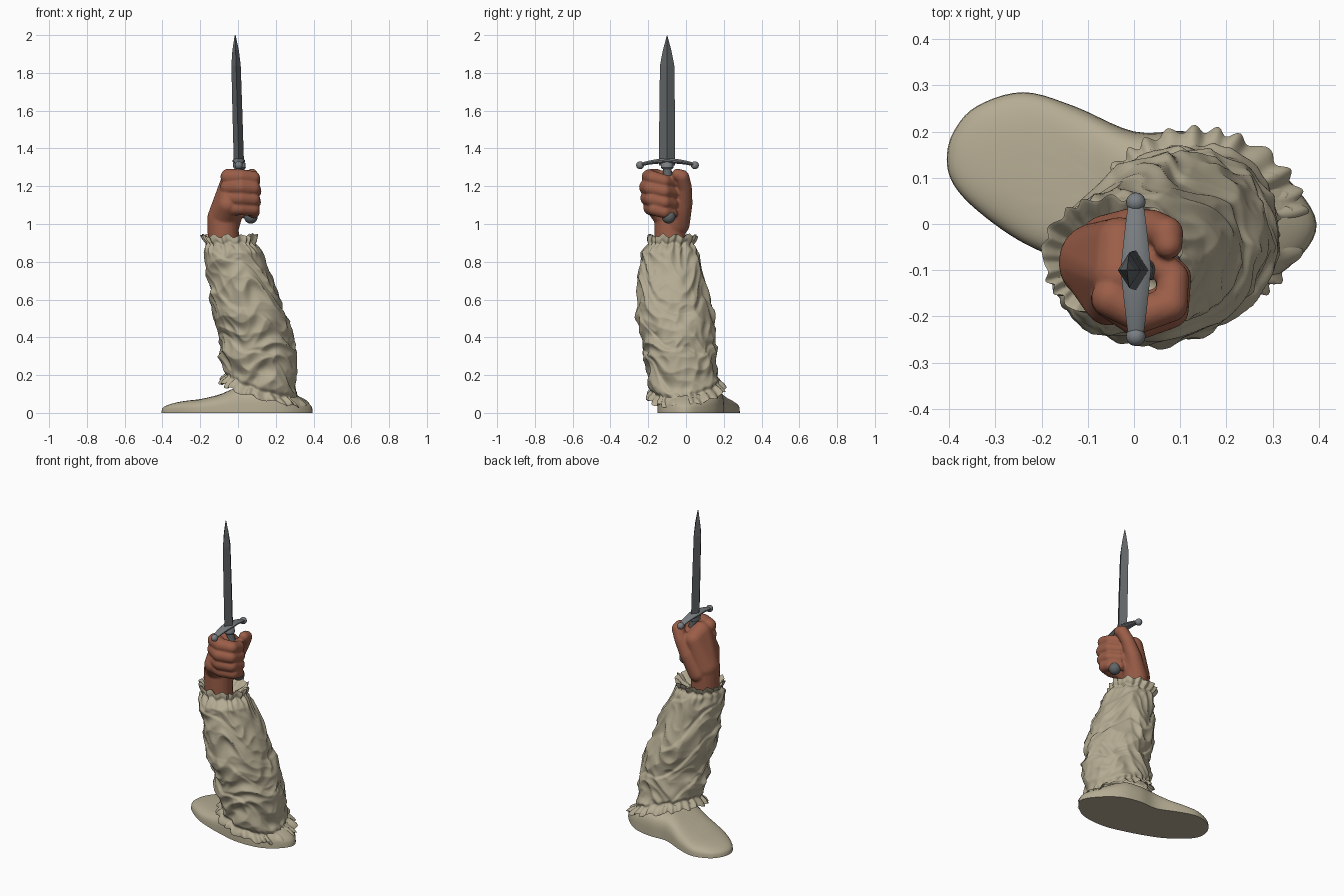
import bpy, bmesh, math
from math import sin, cos, pi, tau
from mathutils import Vector, noise

if "Cube" in bpy.data.objects:
    bpy.data.objects.remove(bpy.data.objects["Cube"])


def material(name, rgb):
    m = bpy.data.materials.new(name)
    m.diffuse_color = (*rgb, 1)
    m.use_nodes = True
    m.node_tree.nodes["Principled BSDF"].inputs["Base Color"].default_value = m.diffuse_color
    return m


CLOTH = material("linen", (0.46, 0.41, 0.29))
SKIN = material("skin", (0.33, 0.112, 0.065))
STEEL = material("steel", (0.2, 0.215, 0.225))
DARK = material("dark_steel", (0.12, 0.13, 0.135))


def make(name, verts, faces, mat, angle=None):
    me = bpy.data.meshes.new(name)
    me.from_pydata([tuple(v) for v in verts], [], faces)
    bm = bmesh.new()
    bm.from_mesh(me)
    bmesh.ops.recalc_face_normals(bm, faces=bm.faces)
    bm.to_mesh(me)
    bm.free()
    me.materials.append(mat)
    ob = bpy.data.objects.new(name, me)
    bpy.context.collection.objects.link(ob)
    if angle:
        bpy.ops.object.select_all(action='DESELECT')
        ob.select_set(True)
        bpy.context.view_layer.objects.active = ob
        bpy.ops.object.shade_smooth_by_angle(angle=math.radians(angle))
    return ob


def loft(name, rings, mat, angle=None, caps=True):
    n = len(rings[0])
    verts = [v for r in rings for v in r]
    faces = [(i * n + j, i * n + (j + 1) % n, (i + 1) * n + (j + 1) % n, (i + 1) * n + j)
             for i in range(len(rings) - 1) for j in range(n)]
    if caps:
        faces += [tuple(range(n)), tuple(range(len(verts) - n, len(verts)))]
    return make(name, verts, faces, mat, angle)


def ball(name, centre, r, mat):
    rings = [[(centre[0] + r * sin(p) * cos(a), centre[1] + r * sin(p) * sin(a), centre[2] - r * cos(p))
              for a in [tau * k / 20 for k in range(20)]]
             for p in [0.02 + (pi - 0.04) * k / 12 for k in range(13)]]
    return loft(name, rings, mat, 50)


def lerp_table(table, z):
    if z <= table[0][0]:
        return table[0][1:]
    for a, b in zip(table, table[1:]):
        if z <= b[0]:
            t = (z - a[0]) / (b[0] - a[0])
            return tuple(p + (q - p) * t for p, q in zip(a[1:], b[1:]))
    return table[-1][1:]


def smoothstep(a, b, x):
    t = max(0, min(1, (x - a) / (b - a)))
    return t * t * (3 - 2 * t)


# base: smooth sole-shaped mound
outline = [(-.405, .14), (-.39, .2), (-.34, .255), (-.24, .285), (-.13, .255), (0, .2), (.12, .2), (.24, .17),
           (.34, .09), (.395, 0), (.35, -.08), (.25, -.14), (.1, -.15), (-.03, -.12), (-.15, -.08),
           (-.25, -.035), (-.34, .03), (-.39, .085)]
pts, m = [], len(outline)
for i in range(m):
    p = [Vector(outline[(i + k) % m]) for k in (-1, 0, 1, 2)]
    for k in range(5):
        t = k / 5
        pts.append(0.5 * (2 * p[1] + (p[2] - p[0]) * t + (2 * p[0] - 5 * p[1] + 4 * p[2] - p[3]) * t * t
                          + (3 * p[1] - p[0] - 3 * p[2] + p[3]) * t ** 3))
heights = [(-.4, .055), (-.3, .066), (-.2, .073), (-.1, .095), (0, .14), (.2, .15), (.4, .07)]
c = Vector((-.02, .05))
rings = []
for s in [1, .995, .98, .955, .92, .88, .83, .77, .7, .6, .5, .4, .3, .2, .1, .01]:
    ring = []
    for p in pts:
        q = c + (p - c) * s
        ring.append((q.x, q.y, lerp_table(heights, q.x)[0] * (1 - s ** 4) ** 0.27 if s < 1 else 0))
    rings.append(ring)
loft("base", rings, CLOTH, 50)

# sleeve: height, then x and y extents read along the arm
profile = [(0, -.08, .375, -.17, .225), (.05, -.09, .35, -.185, .215), (.1, -.095, .33, -.195, .2),
           (.2, -.075, .31, -.21, .175), (.3, -.1, .315, -.22, .16), (.4, -.1, .295, -.235, .155),
           (.55, -.135, .24, -.268, .14), (.7, -.16, .19, -.258, .105), (.85, -.18, .13, -.24, .062),
           (.9, -.178, .095, -.205, .045), (.945, -.2, .1, -.2, .06)]
N, ROWS, TOP = 200, 170, 0.94


def folds(a, z):
    u = Vector((cos(a), sin(a), 0))
    warp = noise.noise(Vector((u.x * 1.3, u.y * 1.3, z * 3 + 7)))
    # diagonal drapes wound around the arm
    q = Vector((u.x * 1.1, u.y * 1.1, (z + 0.11 * cos(a - 2.2)) * 6.5 + warp * 0.8))
    ridge = 1 - 2.2 * abs(noise.noise(q))
    q2 = Vector((u.x * 2.2 + 5, u.y * 2.2, (z - 0.1 * sin(a)) * 11 + warp))
    ridge2 = 1 - 2.2 * abs(noise.noise(q2))
    spiral = ((z + 0.17 * cos(a - 0.6)) * 4.2 + warp * 0.45) % 1
    step = spiral * (1 - smoothstep(.88, 1, spiral))
    return 0.085 * (ridge - .6) + 0.045 * (ridge2 - .6) + 0.06 * (step - .45)


def sleeve_point(a, t):
    x_guess = .12 + .23 * cos(a)
    hem = max(.01, .125 - .27 * (x_guess - .04) + .03 * sin(a))
    crown = TOP + .012 * noise.noise(Vector((cos(a) * 4, sin(a) * 4, 3)))
    z = hem + (crown - hem) * t
    x0, x1, y0, y1 = lerp_table(profile, z)
    up, down = z - hem, crown - z
    wob = 2.5 * noise.noise(Vector((cos(a) * 2, sin(a) * 2, 9)))
    body = smoothstep(0, .1, up) * smoothstep(.02, .1, down)
    d = folds(a, z) * body
    # gathered pleats and flared frills at both ends
    low, high = 1 - smoothstep(0, .09, up), 1 - smoothstep(.01, .14, down)
    d += .045 * low * sin(26 * a + wob * 2) + .05 * high * sin(17 * a + wob * 2)
    d += .07 * (1 - smoothstep(0, .04, up)) - .07 * math.exp(-((up - .045) / .014) ** 2)
    d -= .07 * math.exp(-((down - .045) / .014) ** 2)
    z += .008 * low * sin(13 * a + wob) + .007 * high * sin(11 * a - wob)
    return Vector(((x0 + x1) / 2 + (x1 - x0) / 2 * (1 + d) * cos(a),
                   (y0 + y1) / 2 + (y1 - y0) / 2 * (1 + d) * sin(a), max(0.002, z)))


angles = [tau * k / N for k in range(N)]
rings = [[sleeve_point(a, i / ROWS) for a in angles] for i in range(ROWS + 1)]


def lip(ring, k, dz, cx, cy):
    return [Vector((cx + (v.x - cx) * k, cy + (v.y - cy) * k, max(.002, v.z + dz))) for v in ring]


rings = [lip(rings[0], .85, .03, .13, .02), lip(rings[0], .95, .006, .13, .02)] + rings
rings += [lip(rings[-1], .93, -.004, -.06, -.08), lip(rings[-1], .78, -.035, -.06, -.08),
          lip(rings[-1], .5, -.06, -.06, -.08)]
loft("sleeve", rings, CLOTH, 60, caps=False)

# hand: hulls of spheres fused into one skin
hv, hf = [], []


def hull(*spheres):
    bm = bmesh.new()
    for x, y, z, r in spheres:
        tmp = bmesh.ops.create_icosphere(bm, subdivisions=3, radius=r)
        bmesh.ops.translate(bm, verts=tmp["verts"], vec=(x, y, z))
    bmesh.ops.delete(bm, geom=bm.edges[:], context='EDGES_FACES')
    bmesh.ops.convex_hull(bm, input=bm.verts[:])
    bmesh.ops.delete(bm, geom=[v for v in bm.verts if not v.link_faces], context='VERTS')
    bm.verts.index_update()
    off = len(hv)
    hv.extend(v.co.copy() for v in bm.verts)
    hf.extend(tuple(v.index + off for v in f.verts) for f in bm.faces)
    bm.free()


def chain(*s):
    for a, b in zip(s, s[1:]):
        hull(a, b)


chain((-.075, -.085, .84, .082), (-.078, -.085, .95, .083), (-.08, -.085, 1.03, .083))
hull((-.08, -.08, 1.03, .083), (-.03, -.11, 1.225, .062), (-.055, -.165, 1.1, .055), (-.03, -.04, 1.2, .055))
hull((-.06, -.06, 1.0, .07), (-.01, -.03, 1.12, .055), (-.02, -.1, 1.2, .05))
for z, grow in ((1.25, .0), (1.195, .012), (1.137, .006), (1.085, -.008)):  # four fingers
    r = .037 + grow * .15
    chain((-.05, -.16, z, r + .006), (.015, -.195 - grow, z, r + .003), (.08, -.175 - grow, z - .006, r),
          (.085 + grow * .3, -.115, z - .022, r - .003), (.045, -.075, z - .03, r - .005))
chain((-.06, -.04, 1.0, .06), (-.005, -.012, 1.11, .047), (.04, -.008, 1.195, .039),
      (.07, -.02, 1.25, .037), (.074, -.045, 1.262, .031))  # thumb
hand = make("hand", hv, hf, SKIN)
rm = hand.modifiers.new("fuse", 'REMESH')
rm.mode, rm.voxel_size, rm.use_smooth_shade = 'VOXEL', .006, True
sm = hand.modifiers.new("soften", 'SMOOTH')
sm.factor, sm.iterations = .5, 5

# blade: diamond section tapering to a point
sections = [(1.31, 1), (1.6, .96), (1.84, .88), (1.92, .52), (1.995, .05), (2.0, .01)]
loft("blade", [[(.005 - .02 * (z - 1.31) / .69 + .027 * s ** .7 * i, -.1 + .043 * s * j, z)
                for i, j in ((1, 0), (0, 1), (-1, 0), (0, -1))] for z, s in sections], DARK)

# crossguard: arched bar with round ends
rings = []
for k in range(25):
    u = -1 + k / 12
    w = .015 + .019 * (1 - abs(u)) ** .8
    h = .009 + .006 * (1 - abs(u))
    rings.append([(.004 + w * cos(a), -.098 + .15 * u, 1.312 + .022 * (1 - u * u) + h * sin(a))
                  for a in [tau * (j + .5) / 12 for j in range(12)]])
loft("crossguard", rings, STEEL, 40)
for side in (-1, 1):
    ball("guard_knob", (.004, -.098 + .145 * side, 1.311), .021, STEEL)


# grip with collar, and pommel
def tube(name, a, b, radii, mat):
    a, b = Vector(a), Vector(b)
    rings = [[a.lerp(b, t) + Vector((r * cos(p), r * sin(p), 0)) for p in [tau * k / 20 for k in range(20)]]
             for t, r in radii]
    loft(name, rings, mat, 40)


tube("grip", (.07, -.09, 1.04), (.005, -.1, 1.32), [(0, .02), (.5, .026), (1, .022)], DARK)
tube("collar", (.009, -.1, 1.29), (.005, -.1, 1.33), [(0, .026), (.2, .033), (.8, .033), (1, .026)], STEEL)
ball("pommel", (.068, -.092, 1.038), .036, DARK)
